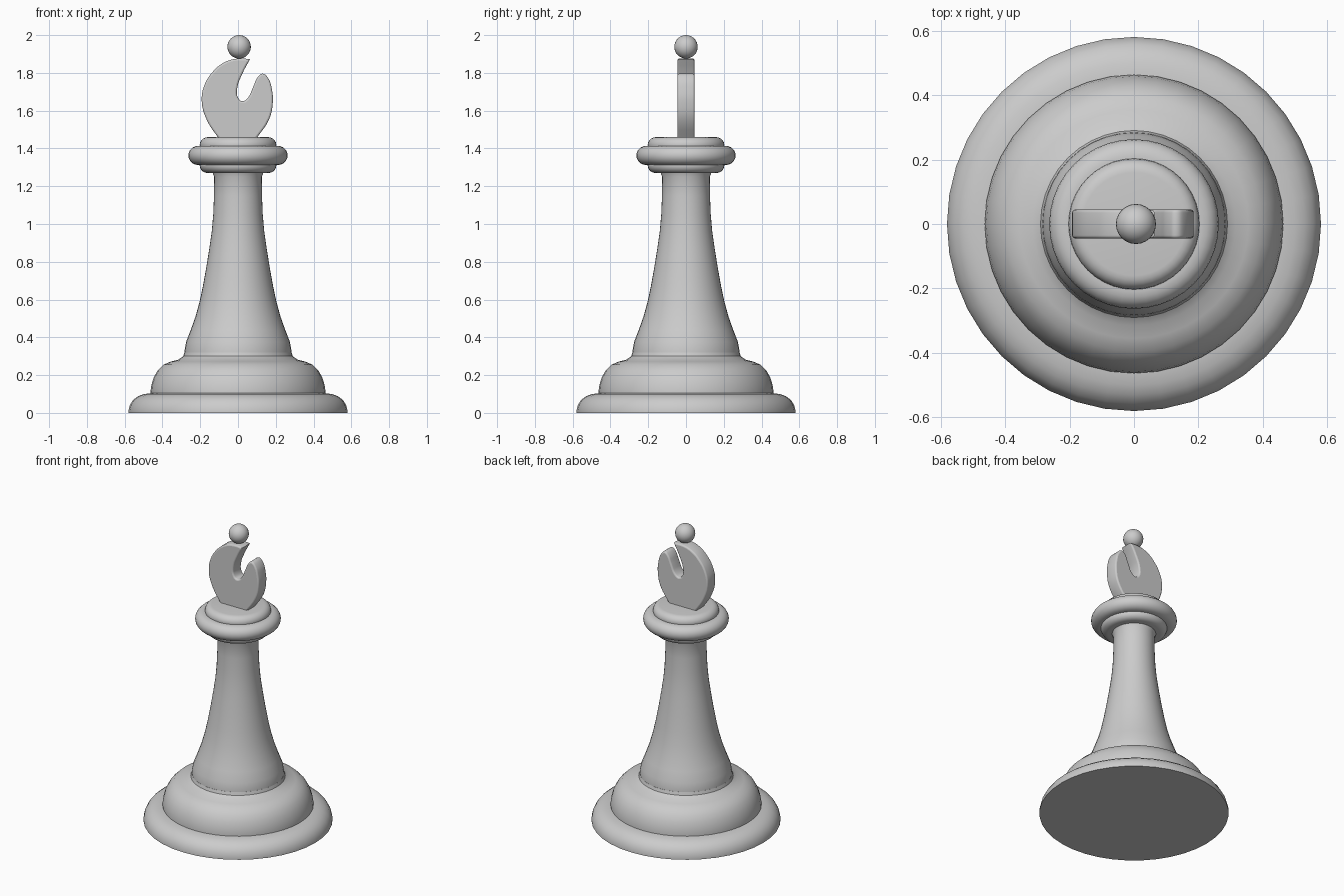
import bpy, bmesh, math

SEGMENTS = 40

cube = bpy.data.objects.get("Cube")
if cube:
    bpy.data.objects.remove(cube, do_unlink=True)

grey = bpy.data.materials.new("plain grey")
grey.use_nodes = True
grey.diffuse_color = (0.6, 0.6, 0.6, 1)
grey.node_tree.nodes["Principled BSDF"].inputs["Base Color"].default_value = (0.6, 0.6, 0.6, 1)


def activate(obj):
    bpy.ops.object.select_all(action='DESELECT')
    obj.select_set(True)
    bpy.context.view_layer.objects.active = obj


def add_mesh(name, bm):
    bmesh.ops.recalc_face_normals(bm, faces=bm.faces)
    mesh = bpy.data.meshes.new(name)
    bm.to_mesh(mesh)
    bm.free()
    mesh.materials.append(grey)
    obj = bpy.data.objects.new(name, mesh)
    bpy.context.collection.objects.link(obj)
    activate(obj)
    bpy.ops.object.shade_smooth_by_angle(angle=math.radians(35))
    return obj


def lathe(name, profile):
    """Revolve (radius, height) points and cap both ends."""
    bm = bmesh.new()
    rings = [[bm.verts.new((r * math.cos(a), r * math.sin(a), z))
              for a in (math.tau * i / SEGMENTS for i in range(SEGMENTS))]
             for r, z in profile]
    for low, high in zip(rings, rings[1:]):
        for i in range(SEGMENTS):
            j = (i + 1) % SEGMENTS
            bm.faces.new((low[i], low[j], high[j], high[i]))
    bm.faces.new(rings[0][::-1])
    bm.faces.new(rings[-1])
    return add_mesh(name, bm)


def rounded(radius, bottom, top, core, steps=10):
    """Profile of a disc with a rounded rim, flat inside the core radius."""
    half, mid = (top - bottom) / 2, (top + bottom) / 2
    angles = [math.pi * (i / steps - 0.5) for i in range(steps + 1)]
    return [(core + (radius - core) * math.cos(a), mid + half * math.sin(a)) for a in angles]


# Stepped base
lathe("foot", [(0.58, 0), (0.58, 0.012), (0.573, 0.04), (0.557, 0.067),
               (0.53, 0.088), (0.5, 0.099), (0.46, 0.105)])
lathe("base_step", [(0.463, 0.09), (0.463, 0.115), (0.458, 0.15), (0.445, 0.19),
                    (0.425, 0.225), (0.395, 0.255), (0.355, 0.272),
                    (0.315, 0.282), (0.29, 0.3), (0.284, 0.32)])

# Tapering stem
lathe("stem", [(0.284, 0.3), (0.283, 0.33), (0.275, 0.375), (0.25, 0.44),
               (0.225, 0.51), (0.203, 0.59), (0.186, 0.67), (0.168, 0.77),
               (0.152, 0.87), (0.139, 0.96), (0.131, 1.05), (0.127, 1.15),
               (0.126, 1.25), (0.136, 1.275)])

# Collar rings
lathe("collar_lower", rounded(0.203, 1.27, 1.35, 0.16))
lathe("collar_rim", rounded(0.263, 1.312, 1.414, 0.21))
lathe("collar_upper", rounded(0.203, 1.376, 1.46, 0.16))

# Notched flat head, drawn as a smooth outline with thickness
outline = [(-0.10, 1.45), (-0.165, 1.55), (-0.192, 1.65), (-0.178, 1.735),
           (-0.13, 1.81), (-0.07, 1.857), (0.0, 1.876), (0.064, 1.873),
           (0.025, 1.80), (-0.004, 1.72), (0.0, 1.668), (0.022, 1.65),
           (0.05, 1.665), (0.08, 1.725), (0.105, 1.778), (0.13, 1.796),
           (0.158, 1.775), (0.18, 1.71), (0.184, 1.64), (0.165, 1.555),
           (0.095, 1.45)]
corners = {0, 7, len(outline) - 1}
curve = bpy.data.curves.new("head", 'CURVE')
curve.dimensions = '2D'
curve.fill_mode = 'BOTH'
curve.resolution_u = 4
curve.extrude = 0.035
curve.bevel_depth = 0.01
curve.bevel_resolution = 2
curve.offset = -0.01
spline = curve.splines.new('BEZIER')
spline.bezier_points.add(len(outline) - 1)
spline.use_cyclic_u = True
for i, (point, (x, z)) in enumerate(zip(spline.bezier_points, outline)):
    point.co = (x, z, 0)
    point.handle_left_type = point.handle_right_type = 'VECTOR' if i in corners else 'AUTO'
curve.materials.append(grey)
head = bpy.data.objects.new("head", curve)
head.rotation_euler.x = math.pi / 2
bpy.context.collection.objects.link(head)
activate(head)
bpy.ops.object.convert(target='MESH')
bpy.ops.object.shade_smooth_by_angle(angle=math.radians(35))

# Ball finial
bm = bmesh.new()
bmesh.ops.create_uvsphere(bm, u_segments=24, v_segments=16, radius=0.062)
bmesh.ops.translate(bm, verts=bm.verts, vec=(0.006, 0, 1.938))
add_mesh("finial", bm)
